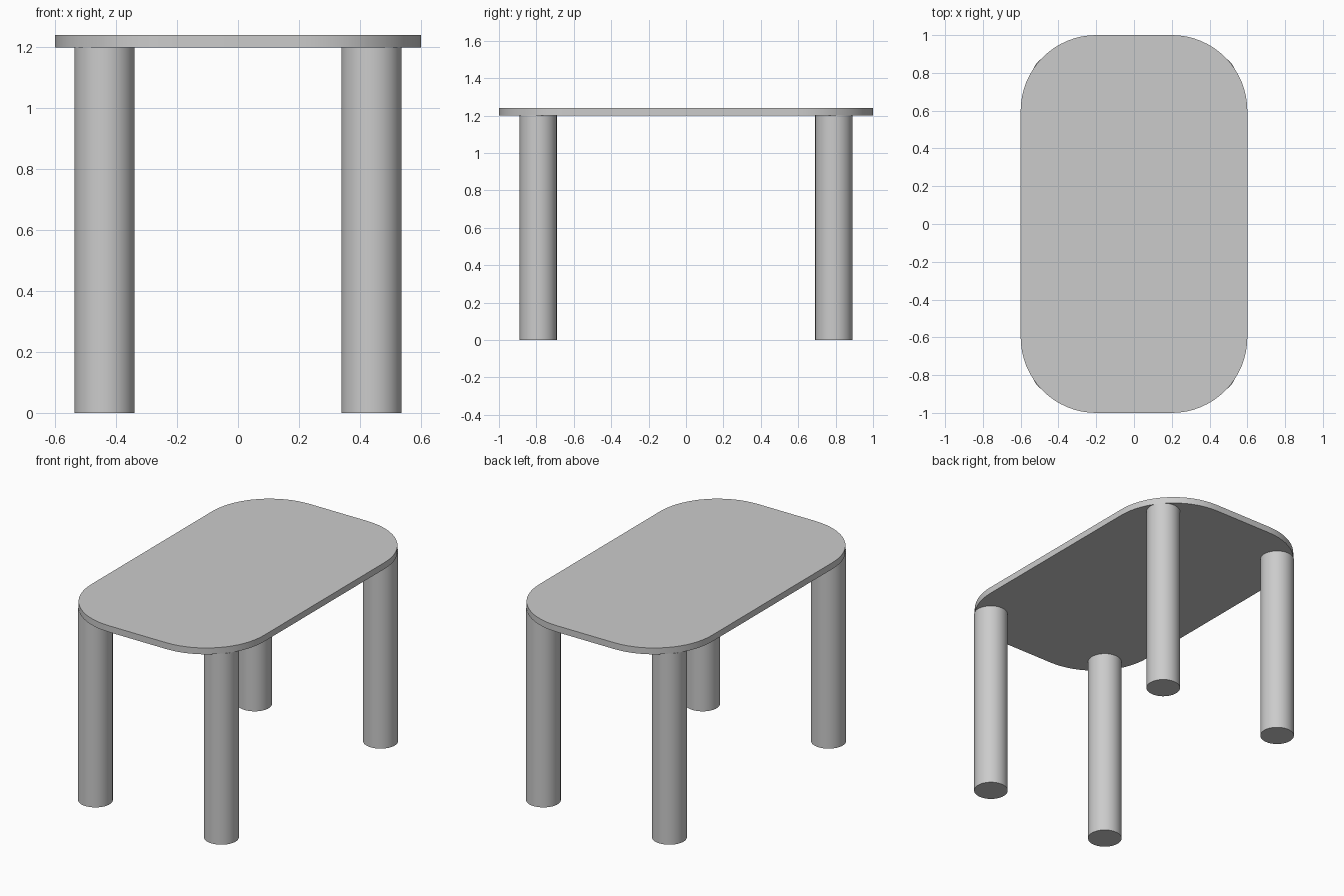
import bpy, bmesh
from math import pi, sin, cos, radians

cube = bpy.data.objects.get("Cube")
if cube:
    bpy.data.objects.remove(cube, do_unlink=True)

HALF_X, HALF_Y, CORNER = 0.6, 1.0, 0.4
TOP_Z, UNDER_Z = 1.24, 1.2
LEG_X, LEG_Y, LEG_R = 0.438, 0.79, 0.099

grey = bpy.data.materials.new("plain grey")
grey.use_nodes = True
colour = (0.6, 0.6, 0.6, 1)
grey.diffuse_color = colour
grey.node_tree.nodes["Principled BSDF"].inputs["Base Color"].default_value = colour


def finish(obj):
    """Assign the material and smooth the curved sides."""
    obj.data.materials.append(grey)
    bpy.ops.object.select_all(action='DESELECT')
    obj.select_set(True)
    bpy.context.view_layer.objects.active = obj
    bpy.ops.object.shade_smooth_by_angle(angle=radians(30))


# Tabletop: rounded rectangle extruded upward
bm = bmesh.new()
steps = 16
outline = []
for quarter, (sx, sy) in enumerate([(1, 1), (-1, 1), (-1, -1), (1, -1)]):
    for i in range(steps + 1):
        a = (quarter + i / steps) * pi / 2
        outline.append(bm.verts.new((sx * (HALF_X - CORNER) + CORNER * cos(a),
                                     sy * (HALF_Y - CORNER) + CORNER * sin(a),
                                     UNDER_Z)))
face = bm.faces.new(outline)
raised = bmesh.ops.extrude_face_region(bm, geom=[face], use_keep_orig=True)
bmesh.ops.translate(bm, vec=(0, 0, TOP_Z - UNDER_Z),
                    verts=[g for g in raised["geom"] if isinstance(g, bmesh.types.BMVert)])
bmesh.ops.recalc_face_normals(bm, faces=bm.faces)
mesh = bpy.data.meshes.new("tabletop")
bm.to_mesh(mesh)
bm.free()
tabletop = bpy.data.objects.new("tabletop", mesh)
bpy.context.collection.objects.link(tabletop)
finish(tabletop)

# Four round legs under the corners
for y_name, sy in (("front", -1), ("back", 1)):
    for x_name, sx in (("left", 1), ("right", -1)):
        bpy.ops.mesh.primitive_cylinder_add(vertices=48, radius=LEG_R, depth=UNDER_Z,
                                            location=(sx * LEG_X, sy * LEG_Y, UNDER_Z / 2))
        leg = bpy.context.object
        leg.name = f"{y_name}_{x_name}_leg"
        finish(leg)
